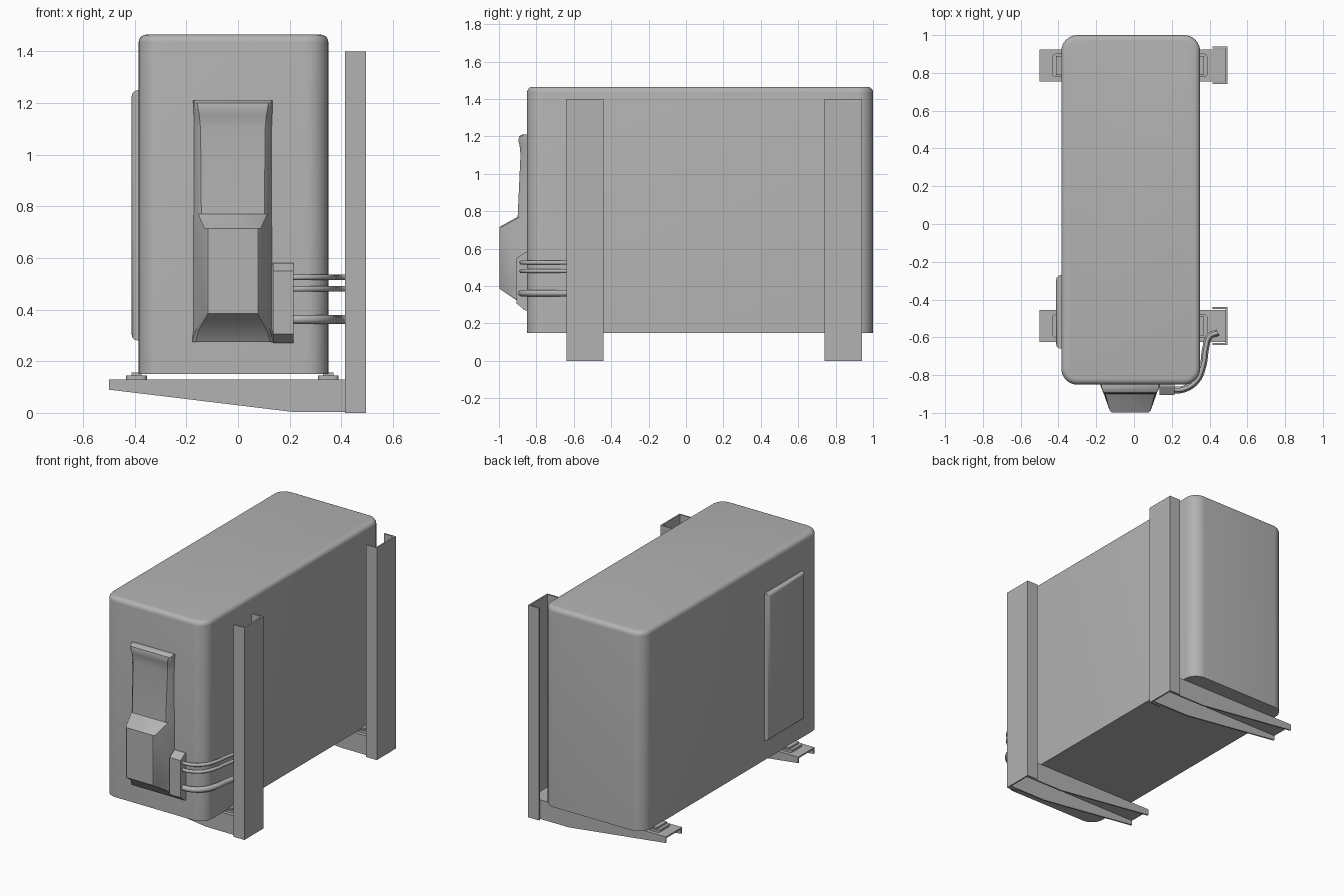
import bpy, bmesh
from math import radians
from mathutils import Vector

cube = bpy.data.objects.get("Cube")
if cube:
    bpy.data.objects.remove(cube)

grey = bpy.data.materials.new("light grey")
grey.use_nodes = True
grey.diffuse_color = (0.45, 0.45, 0.45, 1)
grey.node_tree.nodes["Principled BSDF"].inputs["Base Color"].default_value = (0.45, 0.45, 0.45, 1)


def finish(name, bm, smooth=True):
    bmesh.ops.recalc_face_normals(bm, faces=bm.faces)
    mesh = bpy.data.meshes.new(name)
    bm.to_mesh(mesh)
    bm.free()
    ob = bpy.data.objects.new(name, mesh)
    bpy.context.collection.objects.link(ob)
    mesh.materials.append(grey)
    if smooth:
        bpy.ops.object.select_all(action="DESELECT")
        ob.select_set(True)
        bpy.context.view_layer.objects.active = ob
        bpy.ops.object.shade_smooth_by_angle(angle=radians(35))
    return ob


def box(x, y, z):
    bm = bmesh.new()
    bmesh.ops.create_cube(bm, size=1)
    for v in bm.verts:
        v.co = [a + (b - a) * (c + 0.5) for (a, b), c in zip((x, y, z), v.co)]
    return bm


def bevel(bm, rule, size, segments):
    edges = [e for e in bm.edges if rule(*(v.co for v in e.verts))]
    bmesh.ops.bevel(bm, geom=edges, offset=size, segments=segments,
                    profile=0.5, affect="EDGES", clamp_overlap=True)


def prism(name, points, place, depth):
    # Extrude a flat outline; place() turns outline points into 3D
    bm = bmesh.new()
    face = bm.faces.new([bm.verts.new(place(a, b)) for a, b in points])
    out = bmesh.ops.extrude_face_region(bm, geom=[face])["geom"]
    bmesh.ops.translate(bm, vec=depth, verts=[v for v in out if isinstance(v, bmesh.types.BMVert)])
    return finish(name, bm, False)


def upright(a, b):
    return abs(a.z - b.z) > 0.5


# Main casing: round upright corners, softened top rim, sharp bottom
bm = box((-0.385, 0.35), (-0.85, 1.0), (0.15, 1.465))
bevel(bm, upright, 0.085, 8)
bevel(bm, lambda a, b: min(a.z, b.z) > 1.46, 0.03, 5)
finish("casing", bm)

# Raised panel on the side
bm = box((-0.412, -0.38), (-0.66, -0.27), (0.28, 1.25))
bevel(bm, lambda a, b: max(a.x, b.x) < -0.41, 0.024, 3)
finish("side_panel", bm)

# Front cover, lofted downwards: height, front y, front half width
sections = [(1.21, -0.875, 0.148), (1.2, -0.892, 0.145), (1.175, -0.897, 0.142),
            (1.155, -0.89, 0.138), (1.1, -0.885, 0.133), (0.77, -0.9, 0.13),
            (0.715, -0.998, 0.105), (0.385, -0.998, 0.105), (0.32, -0.9, 0.14),
            (0.275, -0.87, 0.153)]
bm = bmesh.new()
rows = []
for z, y, half in sections:
    ring = [(-0.155, -0.84), (-half - 0.004, y + 0.012), (-half + 0.008, y),
            (half - 0.008, y), (half + 0.004, y + 0.012), (0.155, -0.84)]
    rows.append([bm.verts.new((a - 0.02, b, z)) for a, b in ring])
for r, s in zip(rows, rows[1:]):
    for i in range(5):
        bm.faces.new((r[i], r[i + 1], s[i + 1], s[i]))
    bm.faces.new((r[5], r[0], s[0], s[5]))
bm.faces.new(rows[0])
bm.faces.new(rows[-1])
finish("front_cover", bm)

# Valve box beside the cover
prism("valve_box", [(-0.84, 0.27), (-0.86, 0.27), (-0.905, 0.305), (-0.905, 0.55),
                    (-0.86, 0.58), (-0.84, 0.58)],
      lambda y, z: (0.135, y, z), (0.08, 0, 0))

# Pipes bending round the corner to the wall channel
path = [(0.2, -0.878), (0.26, -0.875), (0.33, -0.83), (0.365, -0.75),
        (0.38, -0.655), (0.4, -0.595), (0.445, -0.575)]
for name, z, radius in (("upper_pipe", 0.525, 0.011), ("middle_pipe", 0.48, 0.011),
                        ("lower_pipe", 0.362, 0.018)):
    curve = bpy.data.curves.new(name, "CURVE")
    curve.dimensions = "3D"
    curve.bevel_depth, curve.bevel_resolution = radius, 3
    curve.resolution_u, curve.use_fill_caps = 5, True
    spline = curve.splines.new("BEZIER")
    spline.bezier_points.add(len(path) - 1)
    for p, (x, y) in zip(spline.bezier_points, path):
        p.co = (x, y, z)
        p.handle_left_type = p.handle_right_type = "AUTO"
    curve.materials.append(grey)
    bpy.context.collection.objects.link(bpy.data.objects.new(name, curve))

# Two wall brackets: upright channel, tapered arm and rubber feet
t = 0.01
for label, y in (("front", -0.54), ("rear", 0.84)):
    w = 0.1
    prism(label + "_wall_channel",
          [(0.415, -w), (0.495, -w), (0.495, w), (0.415, w),
           (0.415, w - t), (0.495 - t, w - t), (0.495 - t, t - w), (0.415, t - w)],
          lambda a, b: (a, y + b, 0), (0, 0, 1.4))
    for side, edge in (("near", y - 0.085), ("far", y + 0.085 - t)):
        prism(f"{label}_arm_{side}_flange",
              [(-0.5, 0.13), (-0.5, 0.09), (0.21, 0.004), (0.485, 0.004), (0.485, 0.13)],
              lambda a, b: (a, edge, b), (0, t, 0))
    finish(label + "_arm_top",
           box((-0.5, 0.485), (y - 0.085, y + 0.085), (0.13 - t, 0.13)), False)
    for side, x in (("left", 0.35), ("right", -0.393)):
        bm = box((x - 0.04, x + 0.04), (y - 0.062, y + 0.062), (0.129, 0.145))
        bevel(bm, lambda a, b: abs(a.z - b.z) > 0.01, 0.02, 3)
        finish(f"{label}_{side}_foot", bm)
        finish(f"{label}_{side}_foot_pad",
               box((x - 0.02, x + 0.02), (y - 0.05, y + 0.05), (0.14, 0.156)), False)
